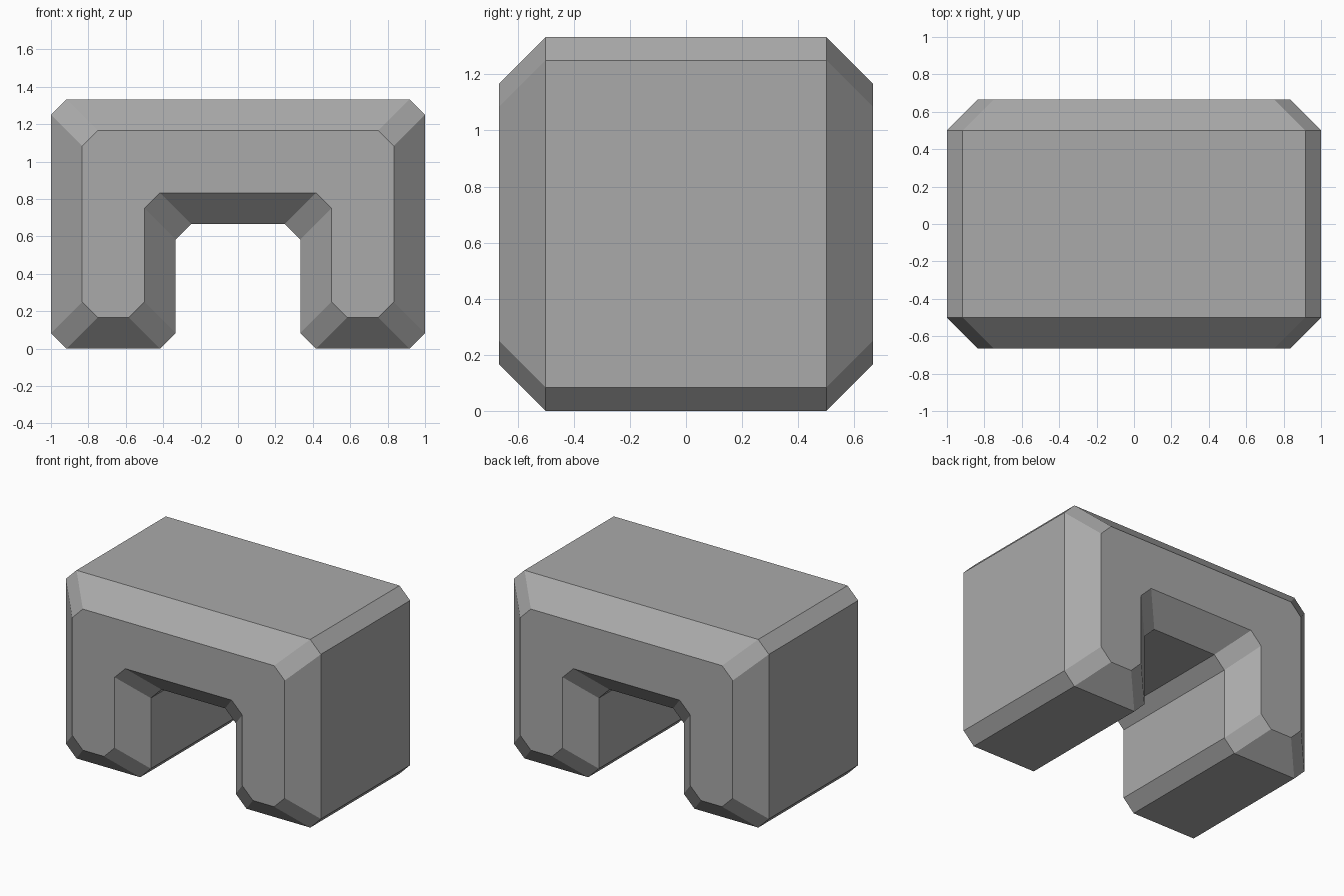
import bpy
import bmesh
from mathutils import Vector

if "Cube" in bpy.data.objects:
    bpy.data.objects.remove(bpy.data.objects["Cube"], do_unlink=True)

U = 1 / 12  # module: every dimension is a whole number of these

grey = bpy.data.materials.new("mid grey")
grey.use_nodes = True
colour = (0.4, 0.4, 0.4, 1)
grey.diffuse_color = colour
grey.node_tree.nodes["Principled BSDF"].inputs["Base Color"].default_value = colour


def arch_profile(inset):
    """Upside-down U with every corner cut; inset shrinks the outline."""
    right = [(12 - inset, 16 - inset), (12 - inset, inset),
             (4 + inset, inset), (4 + inset, 8 + inset)]
    corners = [Vector(p) for p in right + [(-x, z) for x, z in reversed(right)]]
    points = []
    for i, p in enumerate(corners):
        before, after = corners[i - 1], corners[(i + 1) % len(corners)]
        points += [p + (before - p).normalized(), p + (after - p).normalized()]
    return points


# Arch block: two full outlines in the middle, inset outlines at both ends
bm = bmesh.new()
rings = [[bm.verts.new((p.x * U, y * U, p.y * U)) for p in arch_profile(inset)]
         for y, inset in [(-8, 2), (-6, 0), (6, 0), (8, 2)]]
for a, b in zip(rings, rings[1:]):
    for i in range(len(a)):
        bm.faces.new((a[i - 1], a[i], b[i], b[i - 1]))
bm.faces.new(rings[0])
bm.faces.new(rings[-1])
bmesh.ops.recalc_face_normals(bm, faces=bm.faces[:])

mesh = bpy.data.meshes.new("arch_block")
bm.to_mesh(mesh)
bm.free()
mesh.materials.append(grey)
bpy.context.collection.objects.link(bpy.data.objects.new("arch_block", mesh))
